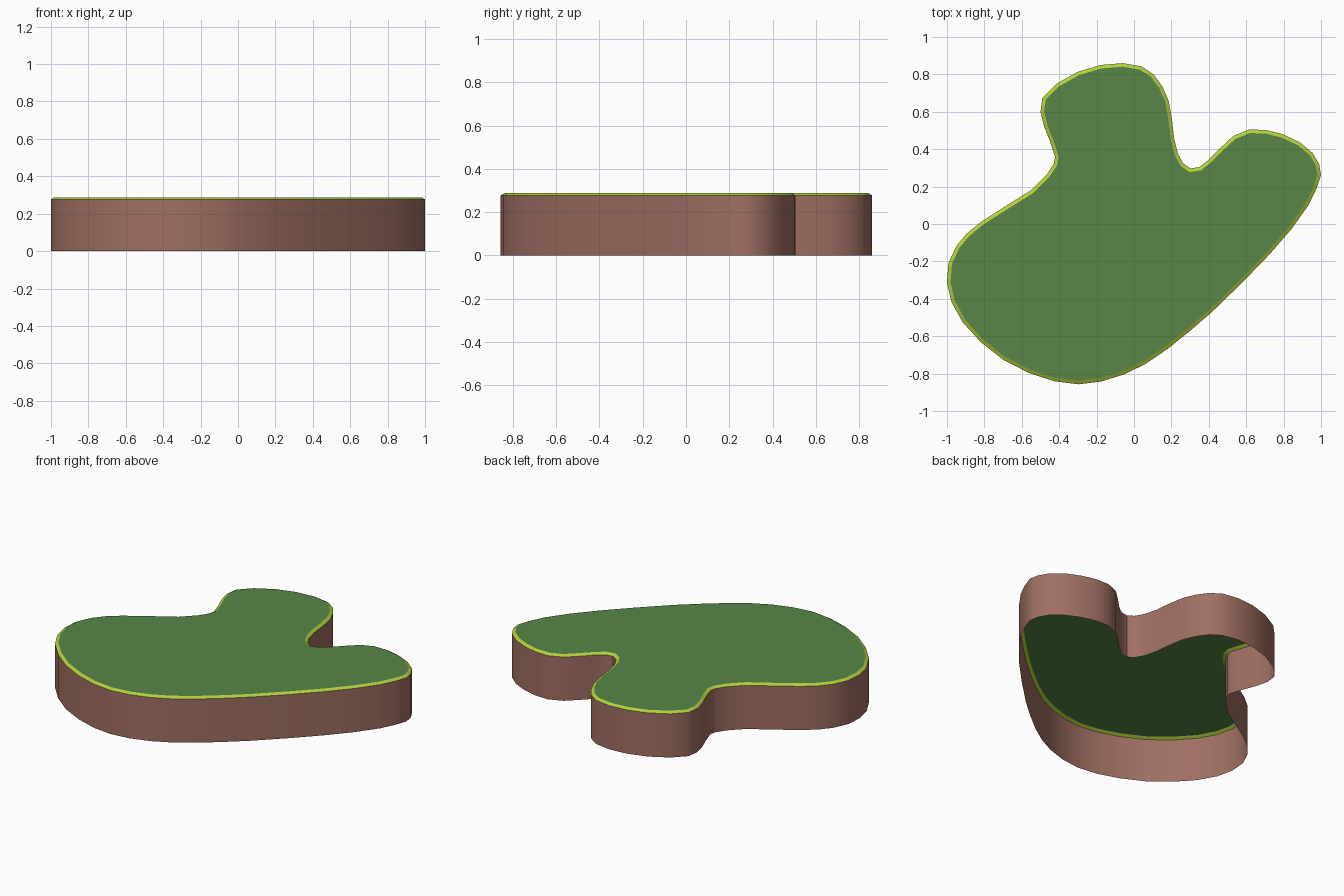
import bpy, bmesh
from mathutils import Vector

if "Cube" in bpy.data.objects:
    bpy.data.objects.remove(bpy.data.objects["Cube"])

# Plan outline of the island, clockwise from the back lobe
OUTLINE = [(-.06, .86), (.04, .843), (.105, .80), (.153, .733), (.185, .66), (.203, .56),
    (.215, .455), (.235, .375), (.265, .322), (.303, .297), (.35, .305), (.395, .34),
    (.46, .405), (.53, .47), (.615, .505), (.705, .503), (.795, .48), (.885, .438),
    (.955, .38), (.99, .32), (1, .26), (.975, .187), (.93, .096), (.842, -.027),
    (.725, -.162), (.58, -.312), (.415, -.472), (.297, -.574), (.18, -.668), (.06, -.749),
    (-.05, -.803), (-.174, -.842), (-.297, -.857), (-.425, -.841), (-.56, -.797),
    (-.698, -.727), (-.82, -.631), (-.917, -.524), (-.976, -.417), (-1, -.315),
    (-.992, -.209), (-.95, -.118), (-.896, -.053), (-.82, .01), (-.693, .092),
    (-.548, .182), (-.468, .262), (-.43, .32), (-.422, .358), (-.45, .444),
    (-.48, .52), (-.5, .6), (-.49, .674), (-.415, .75), (-.302, .813), (-.18, .85)]
EDGE_Z, TOP_Z, INSET = 0.277, 0.288, 0.019


def material(name, color):
    m = bpy.data.materials.new(name)
    m.diffuse_color = (*color, 1)
    m.use_nodes = True
    m.node_tree.nodes["Principled BSDF"].inputs["Base Color"].default_value = m.diffuse_color
    return m


def inset(points, d):
    """Mitred inward offset of a clockwise outline."""
    pts = [Vector(p) for p in points]
    out = []
    for i, p in enumerate(pts):
        a = (p - pts[i - 1]).normalized()
        b = (pts[(i + 1) % len(pts)] - p).normalized()
        na, nb = Vector((a.y, -a.x)), Vector((b.y, -b.x))
        out.append(p + (na + nb) * (d / (1 + na.dot(nb))))
    return out


def finish(name, bm, mat):
    me = bpy.data.meshes.new(name)
    bm.to_mesh(me)
    bm.free()
    me.materials.append(mat)
    ob = bpy.data.objects.new(name, me)
    bpy.context.collection.objects.link(ob)
    bpy.ops.object.select_all(action='DESELECT')
    ob.select_set(True)
    bpy.context.view_layer.objects.active = ob
    bpy.ops.object.shade_smooth_by_angle(angle=0.7)


def band(name, low, z0, high, z1, mat):
    """Open strip of quads between two outlines, facing outward."""
    bm = bmesh.new()
    lo = [bm.verts.new((x, y, z0)) for x, y in low]
    hi = [bm.verts.new((x, y, z1)) for x, y in high]
    for i in range(len(lo)):
        bm.faces.new((lo[i], lo[i - 1], hi[i - 1], hi[i]))
    bm.normal_update()
    if bm.faces[:][0].normal.y < 0:   # first quad is on the back, must face +y
        bmesh.ops.reverse_faces(bm, faces=bm.faces[:])
    finish(name, bm, mat)


soil = material("soil brown", (0.35, 0.16, 0.122))
lime = material("lime edge", (0.44, 0.62, 0.045))
grass = material("grass green", (0.098, 0.238, 0.066))
inner = inset(OUTLINE, INSET)

# Earth side wall, open underneath
band("earth_wall", OUTLINE, 0, OUTLINE, EDGE_Z, soil)
# Sloped bright rim
band("grass_rim", OUTLINE, EDGE_Z, inner, TOP_Z, lime)
# Flat lawn
bm = bmesh.new()
bm.faces.new([bm.verts.new((x, y, TOP_Z)) for x, y in reversed(inner)])
bmesh.ops.triangulate(bm, faces=bm.faces[:])
finish("lawn", bm, grass)
